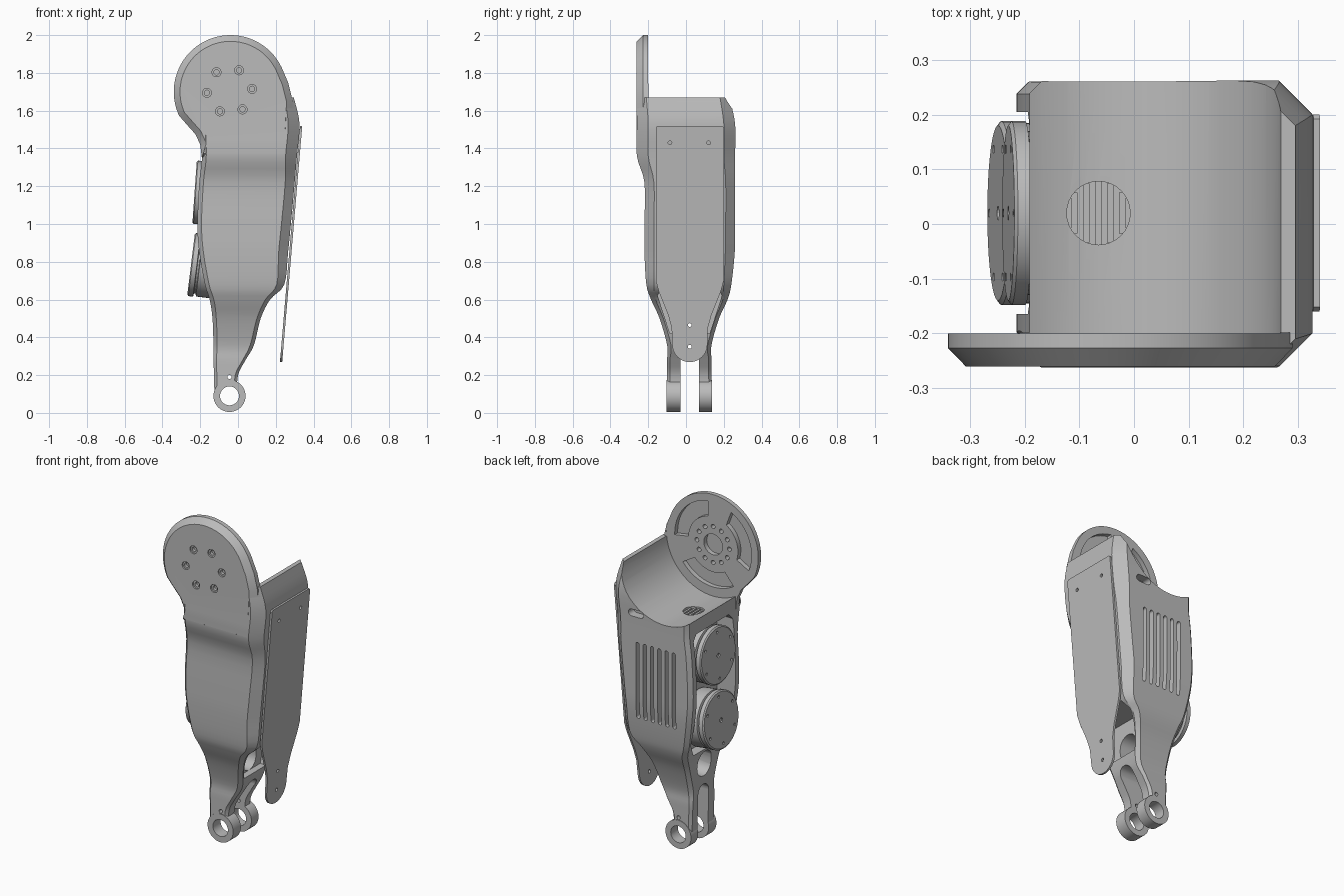
import bpy, bmesh, math
from mathutils import Vector

old = bpy.data.objects.get("Cube")
if old:
    bpy.data.objects.remove(old)

grey = bpy.data.materials.new("satin_grey")
grey.use_nodes = True
grey.diffuse_color = (0.5, 0.5, 0.5, 1)
grey.node_tree.nodes["Principled BSDF"].inputs["Base Color"].default_value = (0.5, 0.5, 0.5, 1)


def finish(name, bm):
    bmesh.ops.recalc_face_normals(bm, faces=bm.faces)
    mesh = bpy.data.meshes.new(name)
    bm.to_mesh(mesh)
    bm.free()
    ob = bpy.data.objects.new(name, mesh)
    bpy.context.collection.objects.link(ob)
    mesh.materials.append(grey)
    return ob


def loft(name, rings):
    """Skin a stack of closed rings and cap both ends."""
    bm = bmesh.new()
    add_loft(bm, rings)
    return finish(name, bm)


def add_loft(bm, rings):
    vs = [[bm.verts.new(p) for p in ring] for ring in rings]
    n = len(vs[0])
    for a, b in zip(vs, vs[1:]):
        for i in range(n):
            j = (i + 1) % n
            bm.faces.new((a[i], a[j], b[j], b[i]))
    bm.faces.new(vs[0])
    bm.faces.new(vs[-1])


def place(axis, p, d):
    return {"x": (d, p[0], p[1]), "y": (p[0], d, p[1]), "z": (p[0], p[1], d)}[axis]


def prism(name, axis, polys, a, b):
    """Extrude separate 2D outlines along an axis."""
    bm = bmesh.new()
    for poly in polys:
        add_loft(bm, [[place(axis, p, d) for p in poly] for d in (a, b)])
    return finish(name, bm)


def arc(cx, cy, r, a0, a1, n):
    return [(cx + r * math.cos(math.radians(a0 + (a1 - a0) * i / n)),
             cy + r * math.sin(math.radians(a0 + (a1 - a0) * i / n))) for i in range(n + 1)]


def circle(cx, cy, r, n=32):
    return arc(cx, cy, r, 0, 360, n)[:-1]


def circle_ring(cx, cy, radius, r, count, start=0):
    return [circle(*p, r, 16) for p in arc(cx, cy, radius, start, start + 360, count)[:-1]]


def slot(cx, z0, z1, r):
    return arc(cx, z1 - r, r, 0, 180, 10) + arc(cx, z0 + r, r, 180, 360, 10)


def inset(poly, d):
    out = []
    for i, p in enumerate(poly):
        t = Vector(poly[(i + 1) % len(poly)]) - Vector(poly[i - 1])
        t.normalize()
        out.append((p[0] - t.y * d, p[1] + t.x * d))
    return out


def boolean(ob, tool, op="DIFFERENCE"):
    mod = ob.modifiers.new("bool", "BOOLEAN")
    mod.operation, mod.solver, mod.object = op, "EXACT", tool
    bpy.context.view_layer.objects.active = ob
    bpy.ops.object.modifier_apply(modifier=mod.name)
    bpy.data.objects.remove(tool)


def cut(ob, axis, polys, a, b):
    boolean(ob, prism("cutter", axis, polys, a, b))


def spline(rows, steps=4):
    """Catmull-Rom through the section table."""
    out = []
    for i in range(len(rows) - 1):
        p0, p1, p2, p3 = rows[max(i - 1, 0)], rows[i], rows[i + 1], rows[min(i + 2, len(rows) - 1)]
        for s in range(steps):
            t = s / steps
            out.append([0.5 * (2 * b + (c - a) * t + (2 * a - 5 * b + 4 * c - d) * t * t
                               + (3 * b - a - 3 * c + d) * t ** 3)
                        for a, b, c, d in zip(p0, p1, p2, p3)])
    return out + [rows[-1]]


# Main shell: height, right x, left x, front y, back y, chamfer
sections = [
    (0.09, -0.125, -0.005, -0.10, 0.135, 0.012),
    (0.20, -0.127, 0.0, -0.10, 0.135, 0.015),
    (0.28, -0.13, 0.04, -0.10, 0.135, 0.015),
    (0.36, -0.13, 0.085, -0.10, 0.135, 0.02),
    (0.50, -0.135, 0.12, -0.14, 0.175, 0.02),
    (0.60, -0.15, 0.17, -0.185, 0.22, 0.025),
    (0.68, -0.175, 0.245, -0.21, 0.24, 0.04),
    (0.85, -0.205, 0.265, -0.22, 0.258, 0.05),
    (1.0, -0.215, 0.28, -0.22, 0.26, 0.05),
    (1.22, -0.205, 0.30, -0.22, 0.26, 0.05),
    (1.36, -0.19, 0.312, -0.26, 0.26, 0.06),
    (1.53, -0.195, 0.326, -0.26, 0.26, 0.06),
    (1.67, -0.195, 0.295, -0.26, 0.23, 0.05)]
rings = []
for z, xl, xr, yf, yb, c in spline(sections):
    e = min(c, 0.022)
    rings.append([(x, y, z) for x, y in (
        (xl, yf + e), (xl + e, yf), (xr - c, yf), (xr, yf + c),
        (xr, yb - c), (xr - c, yb), (xl + e, yb), (xl, yb - e))])
shell = loft("leg_shell", rings)

# Hip disc with chamfered front rim
HX, HZ = -0.04, 1.70
plate = arc(HX, HZ, 0.30, 25, 205, 48) + [
    (-0.27, 1.525), (-0.225, 1.475), (-0.2, 1.42), (-0.19, 1.34),
    (0.25, 1.34), (0.28, 1.45), (0.29, 1.65), (0.265, 1.75)]
layers = [(inset(plate, 0.033), -0.261), (plate, -0.227), (plate, -0.198)]
disc = loft("hip_disc", [[place("y", p, y) for p in poly] for poly, y in layers])
boolean(shell, disc, "UNION")

# Knee eyes
KX, KZ = -0.045, 0.09
boolean(shell, prism("knee_eyes", "y", [circle(KX, KZ, 0.085, 40)], -0.103, 0.138), "UNION")

# Motor saddle and its round vent
cut(shell, "y", [circle(HX, HZ, 0.31, 72)], -0.20, 0.5)
cut(shell, "z", [circle(-0.065, 0.02, 0.058)], 1.36, 1.5)
# Motor bay
cut(shell, "x", [[(-0.10, 0.59), (0.14, 0.59), (0.205, 0.68), (0.205, 1.31),
                  (0.175, 1.345), (-0.135, 1.345), (-0.165, 1.31), (-0.165, 0.68)]], -0.5, -0.09)
# Fork gap, window and pocket under the cover
cut(shell, "x", [slot(0.02, -0.3, 0.37, 0.05)], -0.5, 0.5)
cut(shell, "x", [slot(0.02, 0.42, 0.575, 0.065)], -0.5, 0.5)
cut(shell, "x", [[(-0.085, 0.42), (0.125, 0.42), (0.19, 0.62), (0.17, 0.66),
                  (-0.13, 0.66), (-0.15, 0.62)]], 0.06, 0.5)
# Pin holes
cut(shell, "y", [circle(KX, KZ, 0.05), circle(KX, 0.19, 0.011, 16)], -0.5, 0.5)
# Cooling slots and cable slot in the back wall
cut(shell, "y", [slot(-0.10 + 0.048 * i, 0.78, 1.24, 0.011) for i in range(6)], 0.21, 0.4)
cable = [(z - 1.41 + 0.15, 1.41 + 0.15 - x) for x, z in slot(0.15, 1.36, 1.46, 0.021)]
cut(shell, "y", [cable], 0.21, 0.4)
# Hip bolts on the front
cut(shell, "y", circle_ring(-0.045, 1.705, 0.12, 0.024, 6, 5), -0.4, -0.252)
cut(shell, "y", circle_ring(-0.045, 1.705, 0.12, 0.014, 6, 5), -0.4, -0.235)
# Lightening pockets, bore and bolt circle on the back of the disc
pockets = [arc(HX, HZ, 0.255, a - 42, a + 42, 20) + arc(HX, HZ, 0.165, a + 38, a - 38, 16)
           for a in (40, 160, 280)]
cut(shell, "y", pockets, -0.228, -0.15)
cut(shell, "y", [circle(HX, HZ, 0.062)] + circle_ring(HX, HZ, 0.108, 0.013, 12), -0.228, -0.15)

# Vent slats
slats = []
for i in range(5):
    x = -0.044 + 0.022 * i
    h = math.sqrt(0.058 ** 2 - x * x)
    slats.append([(x - 0.065 + sx * 0.006, 0.02 + sy * h)
                  for sx, sy in ((-1, -1), (1, -1), (1, 1), (-1, 1))])
vent = prism("vent_slats", "z", slats, 1.355, 1.384)

# Cover plate, leaning outwards to the top
half = [(0.172, 1.52), (0.18, 1.51), (0.18, 0.70), (0.165, 0.645), (0.115, 0.52), (0.096, 0.45)]
outline = [(0.02 + y, z) for y, z in half]
outline += arc(0.02, 0.362, 0.093, 0, -180, 20)
outline += [(0.02 - y, z) for y, z in reversed(half)]
cover = prism("side_cover", "x", [outline], 0.0, 0.012)
cut(cover, "x", [circle(*p, 0.010, 16) for p in
                 ((-0.085, 1.43), (0.12, 1.43), (0.02, 0.465), (0.02, 0.35))], -0.1, 0.1)
for v in cover.data.vertices:
    v.co.x += 0.222 + (v.co.z - 0.27) * 0.085

# Drive motors
motor_profile = [(0.15, 0.09), (0.165, 0.085), (0.165, 0.0), (0.15, -0.003), (0.15, -0.012),
                 (0.168, -0.015), (0.168, -0.040), (0.160, -0.046)]
motors = []
for name, x, z, tilt in (("lower_motor", -0.203, 0.78, 7), ("upper_motor", -0.184, 1.165, 4)):
    m = loft(name, [[(d, a, b) for a, b in circle(0, 0, r, 48)] for r, d in motor_profile])
    cut(m, "x", circle_ring(0, 0, 0.135, 0.008, 6, 30) + [circle(0, 0, 0.013, 16)], -0.1, -0.038)
    m.location = (x, 0.02, z)
    m.rotation_euler.y = math.radians(tilt)
    motors.append(m)

# Smooth curved surfaces, keep edges crisp
bpy.ops.object.select_all(action="DESELECT")
for ob in [shell, vent, cover] + motors:
    ob.select_set(True)
bpy.context.view_layer.objects.active = shell
bpy.ops.object.shade_smooth_by_angle(angle=math.radians(20))
